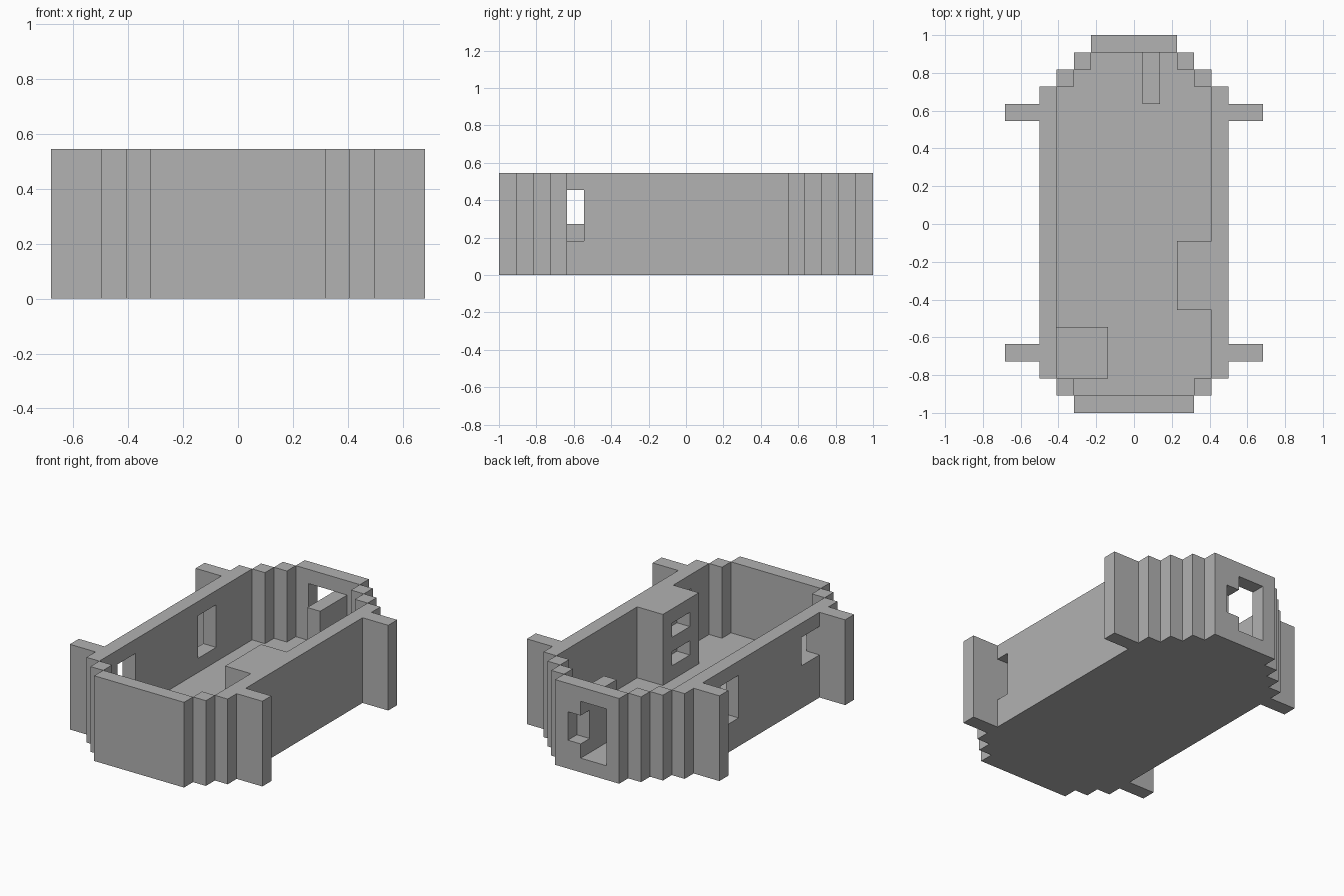
import bpy, bmesh
from mathutils import Matrix

UNIT = 1 / 11  # size of one block

cube = bpy.data.objects.get("Cube")
if cube:
    bpy.data.objects.remove(cube, do_unlink=True)

grey = bpy.data.materials.new("plain grey")
grey.use_nodes = True
colour = (0.445, 0.445, 0.445, 1)
grey.diffuse_color = colour
grey.node_tree.nodes["Principled BSDF"].inputs["Base Color"].default_value = colour


def prism(name, outline, bottom, top):
    """Extrude a flat outline upwards."""
    bm = bmesh.new()
    face = bm.faces.new([bm.verts.new((x, y, bottom)) for x, y in outline])
    up = bmesh.ops.extrude_face_region(bm, geom=[face])["geom"]
    moved = [v for v in up if isinstance(v, bmesh.types.BMVert)]
    bmesh.ops.translate(bm, verts=moved, vec=(0, 0, top - bottom))
    bmesh.ops.recalc_face_normals(bm, faces=bm.faces)
    mesh = bpy.data.meshes.new(name)
    bm.to_mesh(mesh)
    bm.free()
    mesh.materials.append(grey)
    obj = bpy.data.objects.new(name, mesh)
    bpy.context.collection.objects.link(obj)
    return obj


def box(name, x0, x1, y0, y1, z0, z1):
    return prism(name, [(x0, y0), (x1, y0), (x1, y1), (x0, y1)], z0, z1)


def mirrored(half):
    return half + [(-x, y) for x, y in reversed(half)]


def cut(obj, cutter):
    """Subtract the cutter and remove it."""
    mod = obj.modifiers.new("cut", "BOOLEAN")
    mod.operation = "DIFFERENCE"
    mod.solver = "EXACT"
    mod.object = cutter
    bpy.context.view_layer.objects.active = obj
    bpy.ops.object.modifier_apply(modifier=mod.name)
    bpy.data.objects.remove(cutter, do_unlink=True)


# Outer walls with stepped ends and four side fins
outside = mirrored([
    (3.5, -11), (3.5, -10), (4.5, -10), (4.5, -9), (5.5, -9), (5.5, -8),
    (7.5, -8), (7.5, -7), (5.5, -7), (5.5, 6), (7.5, 6), (7.5, 7), (5.5, 7),
    (5.5, 8), (4.5, 8), (4.5, 9), (3.5, 9), (3.5, 10), (2.5, 10), (2.5, 11)])
shell = prism("walls_and_floor", outside, 0, 6)

# Room inside, leaving the floor
inside = mirrored([(3.5, -10), (3.5, -9), (4.5, -9), (4.5, 8),
                   (3.5, 8), (3.5, 9), (2.5, 9), (2.5, 10)])
cut(shell, prism("room_cutter", inside, 1, 7))

# Door and windows
for name, *size in (
        ("back_door", -1.5, 0.5, 9.5, 11.5, 1, 5),
        ("back_window", 0, 1.5, 9.5, 11.5, 2, 4),
        ("left_window", 4, 6, -7, -6, 2, 5),
        ("right_front_window", -6, -4, -7, -5, 3, 5),
        ("right_back_window", -6, -4, 2, 4, 2, 5)):
    cut(shell, box(name + "_cutter", *size))

# Tall cupboard with two niches
cupboard = box("cupboard", 2.5, 4.5, -5, -1, 1, 6)
for z in (2, 4):
    cut(cupboard, box("niche_cutter", 2, 3.5, -4, -2, z, z + 1))

# Partition beside the door, and the corner counter
partition = box("partition", 0.5, 1.5, 7, 10, 1, 5)
counter = box("corner_counter", -4.5, -1.5, -9, -6, 1, 3)

for part in (shell, cupboard, partition, counter):
    part.data.transform(Matrix.Scale(UNIT, 4))
